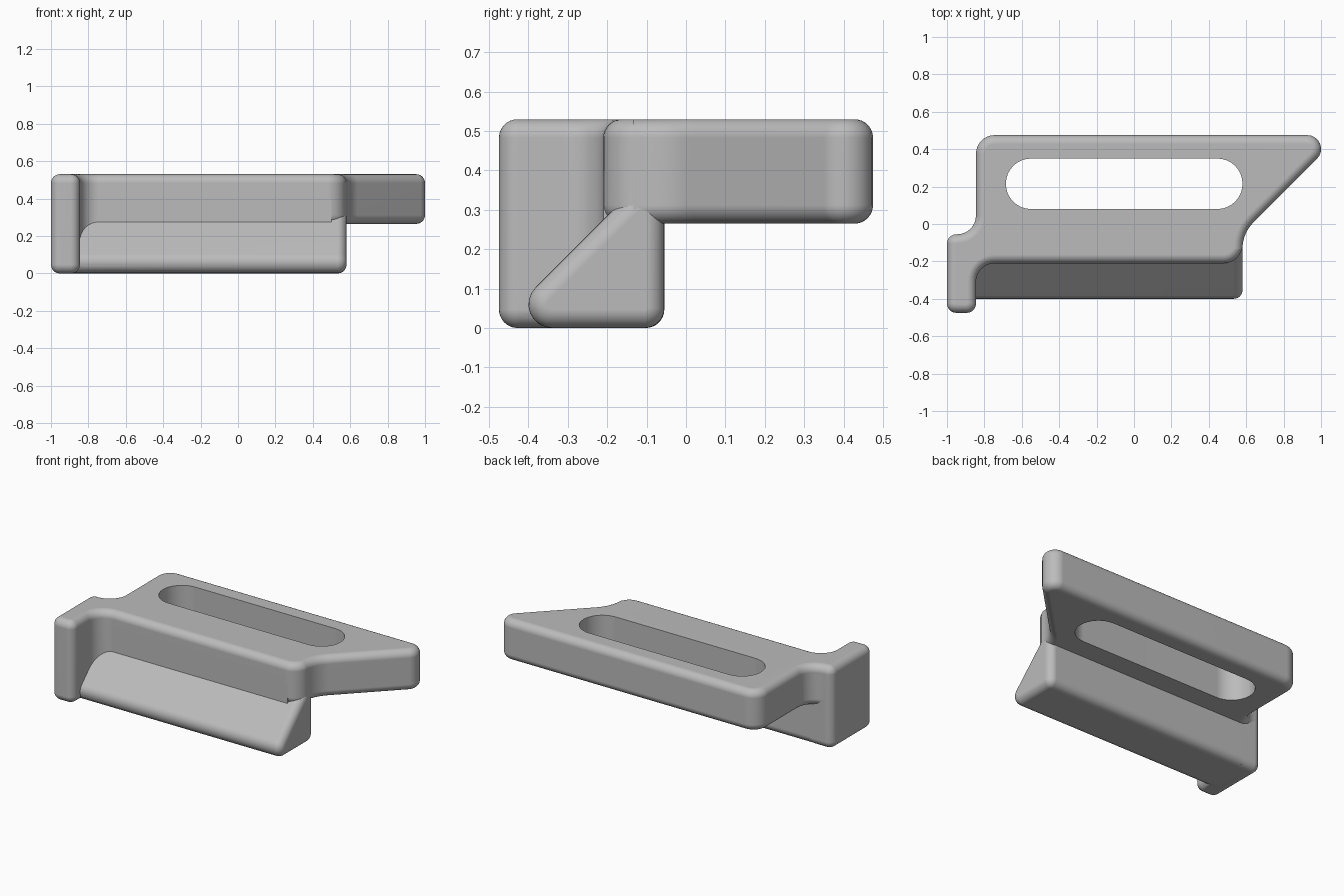
import bpy, bmesh, math
from mathutils import Vector, Matrix

if "Cube" in bpy.data.objects:
    bpy.data.objects.remove(bpy.data.objects["Cube"])

grey = bpy.data.materials.new("plain grey")
grey.use_nodes = True
COLOUR = (0.5, 0.5, 0.5, 1)
grey.diffuse_color = COLOUR
grey.node_tree.nodes["Principled BSDF"].inputs["Base Color"].default_value = COLOUR

EDGE = 0.047      # rounding of the outer edges
STEPS = 8


def rounded_outline(corners):
    """Counter-clockwise (x, y, radius) corners -> list of (point, outward normal)."""
    out = []
    for i, (x, y, r) in enumerate(corners):
        v = Vector((x, y))
        d_in = (v - Vector(corners[i - 1][:2])).normalized()
        d_out = (Vector(corners[(i + 1) % len(corners)][:2]) - v).normalized()
        n_in, n_out = Vector((d_in.y, -d_in.x)), Vector((d_out.y, -d_out.x))
        turn = math.atan2(d_in.x * d_out.y - d_in.y * d_out.x, d_in.dot(d_out))
        if r == 0:
            out.append((v, (n_in + n_out) / (1 + n_in.dot(n_out))))
            continue
        side = math.copysign(r, turn)
        centre = v - d_in * r * math.tan(abs(turn) / 2) - n_in * side
        for k in range(STEPS + 1):
            n = Matrix.Rotation(turn * k / STEPS, 2) @ n_in
            out.append((centre + n * side, n))
    return out


def solid(name, corners, low, high, round_low=0, round_high=0, along_x=False):
    """Extrude an outline, rounding the rim at either end."""
    outline = rounded_outline(corners)
    quarter = [math.pi / 2 * k / STEPS for k in range(STEPS + 1)]
    rings = [(low, 0)]
    if round_low:
        rings = [(low + round_low * (1 - math.sin(a)), round_low * (1 - math.cos(a)))
                 for a in reversed(quarter)]
    if round_high:
        rings += [(high - round_high * (1 - math.sin(a)), round_high * (1 - math.cos(a)))
                  for a in quarter]
    else:
        rings.append((high, 0))
    bm = bmesh.new()
    loops = []
    for level, inset in rings:
        flat = [p - n * inset for p, n in outline]
        loops.append([bm.verts.new((level, p.x, p.y) if along_x else (p.x, p.y, level))
                      for p in flat])
    count = len(outline)
    for a, b in zip(loops, loops[1:]):
        for i in range(count):
            j = (i + 1) % count
            bm.faces.new((a[i], a[j], b[j], b[i]))
    bm.faces.new(reversed(loops[0]))
    bm.faces.new(loops[-1])
    mesh = bpy.data.meshes.new(name)
    bm.to_mesh(mesh)
    bm.free()
    mesh.materials.append(grey)
    obj = bpy.data.objects.new(name, mesh)
    bpy.context.collection.objects.link(obj)
    return obj


LEFT, INNER, RIGHT = -1.0, -0.845, 0.58
FRONT, LIP, HEEL, BACK = -0.475, -0.21, -0.055, 0.475
UNDER, TOP = 0.265, 0.53

# Top plate with its slanted wing and the head of the end block
body = solid("bracket_body", [
    (LEFT, FRONT, 0.05), (INNER, FRONT, 0.05), (INNER, LIP, 0.1), (RIGHT, LIP, 0.1),
    (RIGHT, -0.05, 0.2), (1.105, BACK, 0.074), (INNER, BACK, 0.1),
    (INNER, HEEL, 0.1), (LEFT, HEEL, 0.05)], UNDER, TOP, EDGE, EDGE)

# Lower part of the end block
block = solid("end_block", [
    (LEFT, FRONT, 0.05), (INNER, FRONT, 0.05), (INNER, HEEL, 0), (LEFT, HEEL, 0.05)],
    0, 0.4, round_low=EDGE)

# Sloped rail under the front of the plate
rail = solid("sloped_rail", [
    (-0.485, 0, 0.06), (HEEL, 0, 0.05), (HEEL, 0.35, 0), (-0.135, 0.35, 0)],
    -0.92, RIGHT, round_high=EDGE, along_x=True)

# Curved web between block, rail and plate
web = solid("corner_web", [
    (-0.92, -0.31, 0), (INNER, -0.31, 0), (INNER, LIP, 0.1), (0.5, LIP, 0),
    (0.5, -0.1, 0), (-0.92, -0.1, 0)], 0.16, 0.4)

# Long slot cutter
slot = solid("slot_cutter", [
    (-0.685, 0.08, 0.134), (RIGHT, 0.08, 0.134), (RIGHT, 0.35, 0.134),
    (-0.685, 0.35, 0.134)], 0, 1)
slot.hide_render = True

# Merge the parts and cut the slot
bpy.ops.object.select_all(action='DESELECT')
bpy.context.view_layer.objects.active = body
body.select_set(True)
for part, operation in ((block, 'UNION'), (rail, 'UNION'), (web, 'UNION'),
                        (slot, 'DIFFERENCE')):
    mod = body.modifiers.new(part.name, 'BOOLEAN')
    mod.object, mod.operation, mod.solver = part, operation, 'EXACT'
    bpy.ops.object.modifier_apply(modifier=mod.name)
    bpy.data.objects.remove(part)

bpy.ops.object.shade_smooth_by_angle(angle=math.radians(30))
body.modifiers.new("even_shading", 'WEIGHTED_NORMAL').keep_sharp = True
